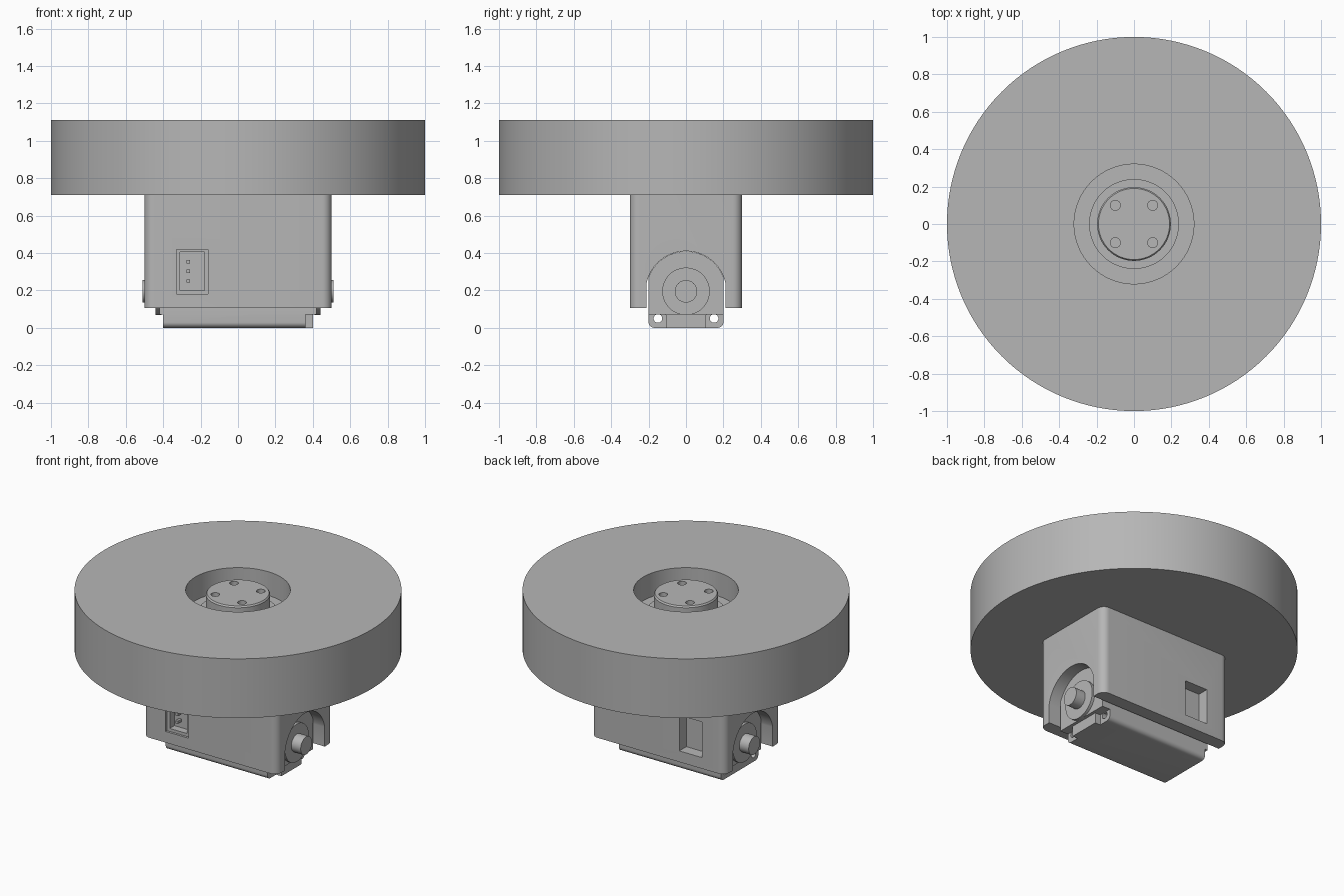
import bpy
import bmesh
import math
from mathutils import Matrix, Vector

cube = bpy.data.objects.get("Cube")
if cube:
    bpy.data.objects.remove(cube, do_unlink=True)

grey = bpy.data.materials.new("light_grey")
grey.use_nodes = True
grey.diffuse_color = (0.47, 0.47, 0.47, 1)
grey.node_tree.nodes["Principled BSDF"].inputs["Base Color"].default_value = (0.47, 0.47, 0.47, 1)


def add(name, bm):
    bmesh.ops.recalc_face_normals(bm, faces=bm.faces[:])
    mesh = bpy.data.meshes.new(name)
    bm.to_mesh(mesh)
    bm.free()
    obj = bpy.data.objects.new(name, mesh)
    mesh.materials.append(grey)
    bpy.context.collection.objects.link(obj)
    return obj


def box(name, lo, hi, bevel=0, along=None):
    """Box between two corners; edges parallel to axis `along` may be rounded."""
    lo, hi = Vector(lo), Vector(hi)
    bm = bmesh.new()
    bmesh.ops.create_cube(bm, size=1)
    for v in bm.verts:
        v.co = Vector([(lo[i] + hi[i]) / 2 + v.co[i] * (hi[i] - lo[i]) for i in range(3)])
    if bevel:
        edges = [e for e in bm.edges
                 if abs((e.verts[0].co - e.verts[1].co).normalized()[along]) > 0.9]
        bmesh.ops.bevel(bm, geom=edges, offset=bevel, segments=8, profile=0.5, affect='EDGES')
    return add(name, bm)


def rod(name, centre, radius, length, axis, sides=48):
    bm = bmesh.new()
    bmesh.ops.create_cone(bm, cap_ends=True, segments=sides, radius1=radius, radius2=radius, depth=length)
    turn = Matrix.Rotation(math.pi / 2, 4, 'Y') if axis == 'X' else Matrix()
    bm.transform(Matrix.Translation(centre) @ turn)
    return add(name, bm)


def arch(name, radius, half_width, bottom, half_length):
    """Round-topped slab running along x, centred on the axle."""
    start = math.acos(half_width / radius)
    pts = [(half_width, bottom)]
    for i in range(41):
        a = start + (math.pi - 2 * start) * i / 40
        pts.append((radius * math.cos(a), AXLE_Z + radius * math.sin(a)))
    pts.append((-half_width, bottom))
    bm = bmesh.new()
    face = bm.faces.new([bm.verts.new((-half_length, y, z)) for y, z in pts])
    ext = bmesh.ops.extrude_face_region(bm, geom=[face])
    for v in ext["geom"]:
        if isinstance(v, bmesh.types.BMVert):
            v.co.x = half_length
    return add(name, bm)


def lathe(name, profile, sides):
    bm = bmesh.new()
    verts = [bm.verts.new((r, 0, z)) for r, z in profile]
    edges = [bm.edges.new(p) for p in zip(verts, verts[1:])]
    bmesh.ops.spin(bm, geom=verts + edges, cent=(0, 0, 0), axis=(0, 0, 1),
                   angle=2 * math.pi, steps=sides, use_merge=True)
    bmesh.ops.remove_doubles(bm, verts=bm.verts[:], dist=0.0001)
    return add(name, bm)


def cut(obj, cutters):
    bpy.context.view_layer.objects.active = obj
    for cutter in cutters:
        cutter.hide_render = True
        mod = obj.modifiers.new("cut", 'BOOLEAN')
        mod.operation = 'DIFFERENCE'
        mod.solver = 'EXACT'
        mod.object = cutter
        bpy.ops.object.modifier_apply(modifier=mod.name)
        bpy.data.objects.remove(cutter, do_unlink=True)


AXLE_Z = 0.195

# Wide wheel with a recessed centre and a low collar
wheel = lathe("wheel", [(0, 0.71), (1, 0.71), (1, 1.11), (0.32, 1.11), (0.32, 0.95),
                        (0.24, 0.95), (0.24, 0.97), (0, 0.97)], 128)

# Output hub with four screw holes
hub = lathe("hub", [(0, 0.96), (0.197, 0.96), (0.197, 1.08), (0.19, 1.09), (0, 1.09)], 64)
cut(hub, [rod("screw_cutter", (sx * 0.1, sy * 0.1, 1.09), 0.027, 0.1, 'Z', 24)
          for sx in (-1, 1) for sy in (-1, 1)])

# Outer shell with an axle slot and a window on each long side
shell = box("shell", (-0.5, -0.3, 0.105), (0.5, 0.3, 0.712), 0.05, 2)
cutters = [arch("slot_cutter", 0.215, 0.211, -0.1, 0.6)]
for s in (-1, 1):
    y = sorted((s * 0.225, s * 0.4))
    cutters.append(box("window_cutter", (-0.33, y[0], 0.18), (-0.16, y[1], 0.42)))
cut(shell, cutters)

# Gearbox core filling the slot
arch("gearbox_core", 0.214, 0.2, 0.07, 0.42)

# Bottom cover with notched corners and through holes
cover = box("bottom_cover", (-0.4, -0.2, 0.0), (0.4, 0.2, 0.13), 0.03, 0)
cutters = []
for s in (-1, 1):
    y = sorted((s * 0.108, s * 0.3))
    cutters.append(box("notch_cutter", (0.36, y[0], -0.1), (0.5, y[1], 0.095), 0.03, 0))
    cutters.append(rod("hole_cutter", (0, s * 0.15, 0.05), 0.023, 1, 'X', 24))
cut(cover, cutters)

# Axle and bearing at each end
for side, s in (("left", 1), ("right", -1)):
    rod(side + "_bearing", (s * 0.425, 0, AXLE_Z), 0.127, 0.03, 'X')
    rod(side + "_axle", (s * 0.46, 0, AXLE_Z), 0.06, 0.1, 'X')

# Connector socket with three pins inside the front window
socket = box("socket", (-0.33, -0.285, 0.18), (-0.16, -0.22, 0.42))
cut(socket, [box("socket_cutter", (-0.31, -0.4, 0.2), (-0.18, -0.235, 0.405))])
for i in range(3):
    z = 0.25 + i * 0.052
    box(f"pin_{i + 1}", (-0.275, -0.275, z - 0.009), (-0.257, -0.23, z + 0.009))

# Smooth the round surfaces, keep the edges crisp
bpy.ops.object.select_all(action='DESELECT')
for obj in bpy.context.scene.objects:
    if obj.type == 'MESH' and obj.data.materials and obj.data.materials[0] == grey:
        obj.select_set(True)
        bpy.context.view_layer.objects.active = obj
bpy.ops.object.shade_smooth_by_angle(angle=math.radians(30))
